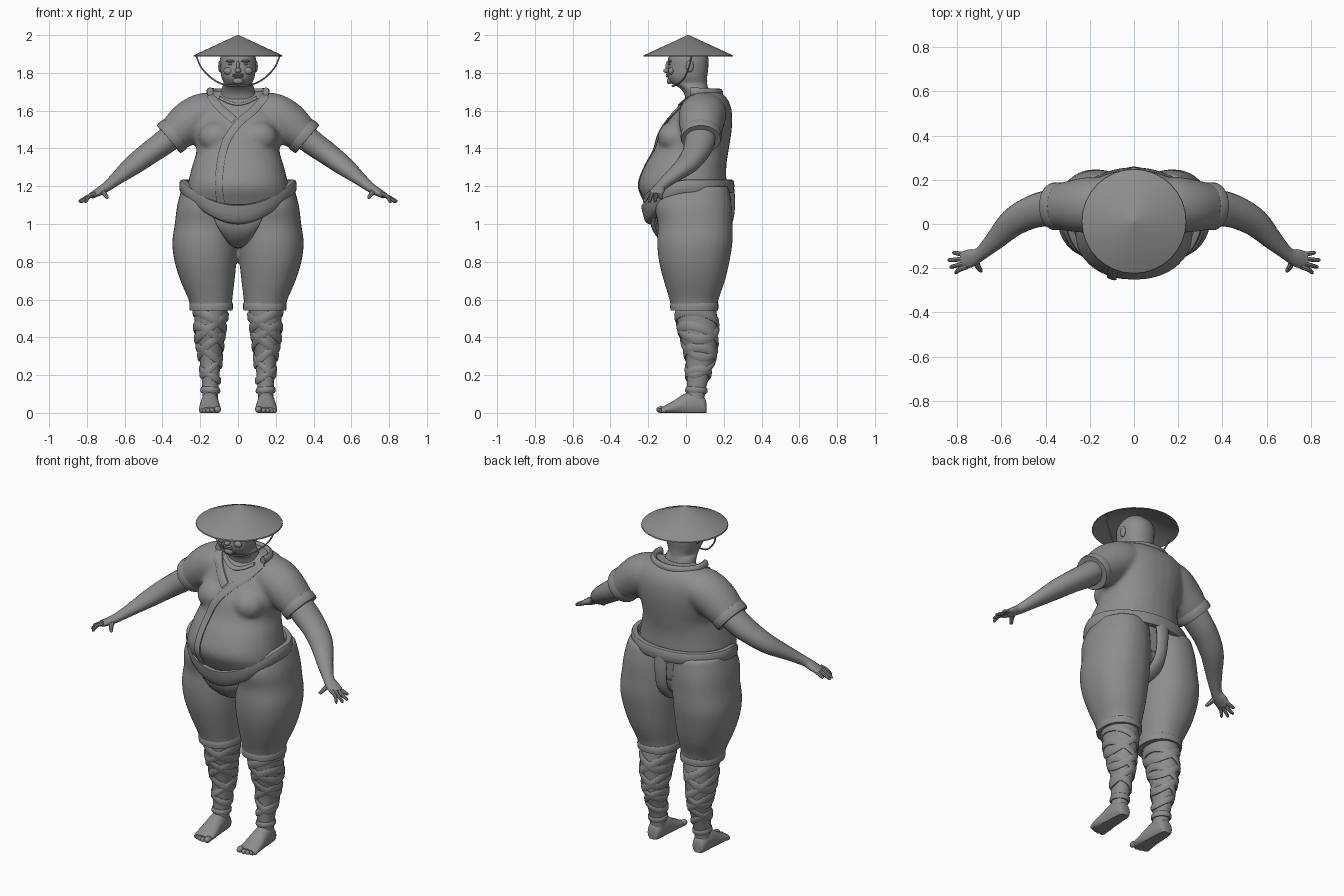
import bpy, bmesh, math
from mathutils import Vector, Matrix
from mathutils.bvhtree import BVHTree

grey = bpy.data.materials.new("clay_grey")
grey.diffuse_color = (0.27, 0.27, 0.27, 1)
TAU = 2 * math.pi


def finish(name, bm, mirror=False, remesh=0, angle=40):
    """Turn a bmesh into a smooth object, optionally mirrored or fused."""
    bmesh.ops.recalc_face_normals(bm, faces=bm.faces)
    me = bpy.data.meshes.new(name)
    bm.to_mesh(me)
    bm.free()
    me.materials.append(grey)
    ob = bpy.data.objects.new(name, me)
    bpy.context.collection.objects.link(ob)
    if mirror:
        m = ob.modifiers.new("mirror", 'MIRROR')
        m.use_mirror_merge = False
    if remesh:
        m = ob.modifiers.new("fuse", 'REMESH')
        m.mode, m.voxel_size, m.use_smooth_shade = 'VOXEL', remesh, True
        m = ob.modifiers.new("soften", 'SMOOTH')
        m.factor, m.iterations = 0.5, 6
    bpy.context.view_layer.objects.active = ob
    ob.select_set(True)
    if angle:
        bpy.ops.object.shade_smooth_by_angle(angle=math.radians(angle))
    ob.select_set(False)
    return ob


def loft(bm, rings, caps=True, closed=False):
    vs = [[bm.verts.new(p) for p in r] for r in rings]
    n = len(vs[0])
    for a, b in zip(vs, vs[1:] + ([vs[0]] if closed else [])):
        for i in range(n):
            bm.faces.new((a[i], a[(i + 1) % n], b[(i + 1) % n], b[i]))
    if caps and not closed:
        bm.faces.new(vs[0])
        bm.faces.new(vs[-1])


def oval(z, x0, x1, yf, yb, n=32, e=0.9, tilt=0):
    """Horizontal rounded section from its x and y limits."""
    pts = []
    for i in range(n):
        c, s = math.cos(TAU * i / n), math.sin(TAU * i / n)
        x = math.copysign(abs(c) ** e, c)
        y = math.copysign(abs(s) ** e, s)
        pts.append(Vector(((x0 + x1) / 2 + (x1 - x0) / 2 * x,
                           (yf + yb) / 2 + (yb - yf) / 2 * y, z + tilt * y)))
    return pts


def smooth_rows(rows, k=4):
    """Catmull-Rom subdivision of a table of section values."""
    rows = [Vector(r) for r in rows]
    out = []
    for i in range(len(rows) - 1):
        p0, p1, p2 = rows[max(i - 1, 0)], rows[i], rows[i + 1]
        p3 = rows[min(i + 2, len(rows) - 1)]
        for j in range(k):
            t = j / k
            out.append(0.5 * (2 * p1 + (p2 - p0) * t + (2 * p0 - 5 * p1 + 4 * p2 - p3) * t ** 2
                              + (3 * p1 - p0 - 3 * p2 + p3) * t ** 3))
    return out + [rows[-1]]


def tube(bm, rows, n=16, k=4, side=1):
    """Tube along rows of x, y, z, sideways radius, upright radius."""
    rows = smooth_rows(rows, k)
    rings = []
    for i, r in enumerate(rows):
        a, b = rows[max(i - 1, 0)], rows[min(i + 1, len(rows) - 1)]
        t = Vector((b - a)[:3]).normalized()
        u = t.cross(Vector((0, 0, 1))).normalized()
        v = u.cross(t)
        ring = [Vector(r[:3]) + u * r[3] * math.cos(TAU * j / n) + v * r[4] * math.sin(TAU * j / n)
                for j in range(n)]
        rings.append([Vector((p.x * side, p.y, p.z)) for p in ring])
    loft(bm, rings)


def ball(bm, c, r, seg=16):
    bmesh.ops.create_uvsphere(bm, u_segments=seg, v_segments=seg // 2, radius=1,
                              matrix=Matrix.Translation(c) @ Matrix.Diagonal((*r, 1)))


# Straw hat: open cone with a thin rim
bm = bmesh.new()
prof = [(0.004, 2.0), (0.235, 1.893), (0.237, 1.887), (0.231, 1.886), (0.004, 1.985)]
loft(bm, [oval(z, -r, r, 0.012 - r, 0.012 + r, 32, 1) for r, z in prof])
finish("straw_hat", bm, angle=30)

# Chin strap
bm = bmesh.new()
half = [(0.22, 0.03, 1.888), (0.195, 0.015, 1.83), (0.14, -0.01, 1.772), (0.075, -0.05, 1.738), (0, -0.072, 1.73)]
strap = half + [(-x, y, z) for x, y, z in half[-2::-1]]
tube(bm, [(*p, 0.0045, 0.0045) for p in strap], 8)
finish("chin_strap", bm)

# Head and neck with face features
bm = bmesh.new()
head = [(1.64, 0.105, 0.0, 0.15), (1.69, 0.092, -0.01, 0.125), (1.725, 0.084, -0.04, 0.115),
        (1.745, 0.076, -0.078, 0.112), (1.78, 0.088, -0.097, 0.112), (1.83, 0.094, -0.096, 0.118),
        (1.89, 0.092, -0.09, 0.115), (1.94, 0.06, -0.05, 0.075), (1.95, 0.02, -0.01, 0.03)]
loft(bm, [oval(z, -r, r, f, b) for z, r, f, b in smooth_rows(head)])
ball(bm, (0, -0.1, 1.812), (0.017, 0.02, 0.014))
ball(bm, (0, -0.096, 1.835), (0.009, 0.013, 0.028))
ball(bm, (0, -0.088, 1.757), (0.028, 0.014, 0.017))
for z in (1.781, 1.791):
    ball(bm, (0, -0.096, z), (0.03, 0.01, 0.006))
for s in (1, -1):
    ball(bm, (s * 0.036, -0.084, 1.862), (0.028, 0.014, 0.007))
    ball(bm, (s * 0.036, -0.083, 1.846), (0.017, 0.009, 0.006))
    ball(bm, (s * 0.095, 0.02, 1.835), (0.01, 0.02, 0.032))
    ball(bm, (s * 0.05, -0.078, 1.81), (0.027, 0.016, 0.02))
finish("head", bm)

# Shirt: belly, chest and short sleeves fused together
bm = bmesh.new()
body = [(1.03, 0.26, -0.17, 0.2), (1.13, 0.275, -0.225, 0.21), (1.21, 0.266, -0.253, 0.214),
        (1.31, 0.242, -0.217, 0.214), (1.39, 0.22, -0.17, 0.226), (1.48, 0.235, -0.138, 0.24),
        (1.56, 0.24, -0.085, 0.245), (1.63, 0.225, -0.03, 0.235), (1.68, 0.185, 0.015, 0.205),
        (1.705, 0.13, 0.04, 0.165)]
loft(bm, [oval(z, -r, r, f, b) for z, r, f, b in smooth_rows(body)])
for s in (1, -1):
    tube(bm, [(0.08, 0.1, 1.61, 0.1, 0.08), (0.17, 0.09, 1.588, 0.125, 0.11),
              (0.26, 0.082, 1.535, 0.12, 0.115), (0.36, 0.08, 1.455, 0.1, 0.088)], 24, 4, s)
    ball(bm, (s * 0.11, -0.065, 1.46), (0.1, 0.085, 0.085))
shirt = finish("shirt", bm, remesh=0.012, angle=0)

# Lapels: bands laid on the shirt front
dg = bpy.context.evaluated_depsgraph_get()
tree = BVHTree.FromObject(shirt, dg)


def lapel(name, path, w=0.021):
    bm = bmesh.new()
    rows = smooth_rows(path, 8)
    rings = []
    for i, p in enumerate(rows):
        t = (rows[min(i + 1, len(rows) - 1)] - rows[max(i - 1, 0)]).normalized()
        ring = []
        for off, lift in ((-1, -0.01), (-1, 0.009), (-0.7, 0.013), (0, 0.014), (0.7, 0.013), (1, 0.009), (1, -0.01)):
            x, z = p.x - t.y * off * w, p.y + t.x * off * w
            hit = tree.ray_cast(Vector((x, -1, z)), Vector((0, 1, 0)))[0]
            ring.append(Vector((x, min(hit.y if hit else 0.06, 0.06) - lift, z)))
        rings.append(ring)
    loft(bm, rings)
    finish(name, bm)


lapel("outer_lapel", [(0.15, 1.685), (0.09, 1.61), (0.0, 1.53), (-0.065, 1.43), (-0.095, 1.3), (-0.1, 1.18), (-0.085, 1.08)])
lapel("inner_lapel", [(-0.15, 1.685), (-0.1, 1.62), (-0.02, 1.55)])
lapel("undershirt_neckline", [(-0.1, 1.67), (-0.05, 1.645), (0, 1.635), (0.05, 1.645), (0.1, 1.67)], 0.008)

# Collar roll around the back of the neck
bm = bmesh.new()
arc = [(0.152 * math.cos(a), 0.055 + 0.125 * math.sin(a), 1.698 - 0.006 * math.sin(a), 0.017, 0.024)
       for a in [math.pi * (i / 10 * 1.16 - 0.08) for i in range(11)]]
tube(bm, arc, 12, 3)
finish("collar", bm)

# Sleeve cuffs
bm = bmesh.new()
d = Vector((0.1, -0.002, -0.085)).normalized()
rows = []
for t, g in ((-0.035, 0.94), (-0.033, 1.03), (-0.02, 1.06), (0.006, 1.06), (0.016, 1.02), (0.016, 0.8)):
    rows.append((*(Vector((0.355, 0.08, 1.459)) + d * t), 0.102 * g, 0.094 * g))
tube(bm, rows, 28, 1)
finish("sleeve_cuff", bm, mirror=True)

# Bare arms with hands
bm = bmesh.new()
tube(bm, [(0.32, 0.082, 1.49, 0.08, 0.07), (0.40, 0.07, 1.425, 0.08, 0.066), (0.47, 0.05, 1.375, 0.073, 0.06),
          (0.55, 0.005, 1.315, 0.064, 0.052), (0.63, -0.075, 1.25, 0.045, 0.036),
          (0.695, -0.135, 1.198, 0.031, 0.026), (0.735, -0.153, 1.172, 0.04, 0.022),
          (0.775, -0.166, 1.15, 0.04, 0.016)], 20)
for by, tx, ty, tz in ((-0.138, 0.82, -0.13, 1.135), (-0.157, 0.84, -0.163, 1.122),
                       (-0.175, 0.832, -0.194, 1.118), (-0.193, 0.81, -0.22, 1.118)):
    tube(bm, [(0.755, by, 1.162, 0.012, 0.012), (0.79, (by + ty) / 2, 1.146, 0.0105, 0.011),
              (tx - 0.004, ty, tz, 0.008, 0.008), (tx, ty, tz - 0.002, 0.003, 0.003)], 8)
tube(bm, [(0.72, -0.155, 1.182, 0.017, 0.015), (0.707, -0.19, 1.16, 0.013, 0.012),
          (0.692, -0.212, 1.14, 0.009, 0.009), (0.69, -0.215, 1.137, 0.003, 0.003)], 8)
finish("arm", bm, mirror=True)

# Trousers: hips and two full legs fused together
bm = bmesh.new()
leg = [(1.2, 0.0, 0.295, -0.13, 0.225), (1.1, 0.0, 0.322, -0.165, 0.243), (1.0, 0.0, 0.335, -0.15, 0.246),
       (0.9, 0.003, 0.348, -0.153, 0.246), (0.8, 0.008, 0.336, -0.143, 0.23), (0.7, 0.018, 0.305, -0.118, 0.207),
       (0.6, 0.03, 0.262, -0.088, 0.172), (0.548, 0.032, 0.25, -0.078, 0.165)]
for s in (1, -1):
    loft(bm, [oval(z, s * a, s * b, f, k) for z, a, b, f, k in smooth_rows(leg)])
loft(bm, [oval(z, -r, r, f, b) for z, r, f, b in smooth_rows(
    [(1.2, 0.25, -0.15, 0.2), (1.08, 0.24, -0.16, 0.2), (0.97, 0.15, -0.1, 0.17), (0.92, 0.05, -0.03, 0.1)])])
finish("trousers", bm, remesh=0.012, angle=0)

# Trouser hems
bm = bmesh.new()
loft(bm, [oval(z, 0.14 - 0.108 * g, 0.142 + 0.11 * g, 0.044 - 0.122 * g, 0.044 + 0.122 * g)
          for z, g in ((0.59, 0.98), (0.58, 1.04), (0.56, 1.05), (0.543, 1.03), (0.541, 0.8))])
finish("trouser_hem", bm, mirror=True)

# Belt dipping under the belly
bm = bmesh.new()
rings = []
for i in range(64):
    a = TAU * i / 64
    c, s = math.cos(a), math.sin(a)
    dip = max(0, -s) ** 2
    z, h = 1.2 - 0.15 * dip, 0.036 + 0.016 * dip
    ring = []
    for j in range(12):
        e, q = math.cos(TAU * j / 12), math.sin(TAU * j / 12)
        r = 0.02 * math.copysign(abs(e) ** 0.6, e) + 0.018 * dip * q
        ring.append(Vector(((0.29 + r) * c, 0.014 + (0.222 + r) * s, z + h * math.copysign(abs(q) ** 0.6, q))))
    rings.append(ring)
loft(bm, rings, closed=True)
finish("belt", bm)

# Loincloth: front flap, crotch and rear strap in one strip
bm = bmesh.new()
strip = [(1.06, -0.17, 0.14), (0.99, -0.165, 0.11), (0.93, -0.125, 0.075), (0.895, -0.06, 0.05),
         (0.895, 0.06, 0.04), (0.93, 0.16, 0.04), (1.0, 0.222, 0.036), (1.1, 0.24, 0.038), (1.19, 0.235, 0.045)]
rows = smooth_rows(strip)
rings = []
for i, (z, y, w) in enumerate(rows):
    t = rows[min(i + 1, len(rows) - 1)] - rows[max(i - 1, 0)]
    nrm = Vector((0, t.x, -t.y)).normalized()
    rings.append([Vector((w * math.cos(TAU * j / 12), y, z)) + nrm * 0.02 * math.sin(TAU * j / 12) for j in range(12)])
loft(bm, rings)
finish("loincloth", bm)

# Calves
calf = [(0.58, 0.055, 0.23, -0.055, 0.155), (0.5, 0.06, 0.23, -0.05, 0.165), (0.4, 0.076, 0.224, -0.028, 0.165),
        (0.3, 0.088, 0.206, -0.002, 0.155), (0.2, 0.098, 0.194, 0.004, 0.125), (0.1, 0.105, 0.188, 0.006, 0.1),
        (0.04, 0.106, 0.19, 0.0, 0.1)]
rows = smooth_rows(calf)
bm = bmesh.new()
loft(bm, [oval(*r) for r in rows])
finish("calf", bm, mirror=True)


def calf_point(z, a, lift):
    z = min(max(z, 0.05), 0.575)
    i = next(k for k in range(len(rows) - 1) if rows[k + 1][0] <= z)
    r = rows[i].lerp(rows[i + 1], (rows[i][0] - z) / (rows[i][0] - rows[i + 1][0]))
    return Vector(((r[1] + r[2]) / 2 + ((r[2] - r[1]) / 2 + lift) * math.cos(a),
                   (r[3] + r[4]) / 2 + ((r[4] - r[3]) / 2 + lift) * math.sin(a), z))


# Leg wraps: tilted overlapping bands and a level ankle band
bm = bmesh.new()
bands = [(0.49, 0.05, 0.3, 0.026), (0.45, -0.06, 0.0, 0.026), (0.4, 0.06, 0.5, 0.024), (0.35, -0.055, -0.3, 0.024),
         (0.3, 0.045, 0.2, 0.023), (0.25, -0.045, 0.4, 0.022), (0.2, 0.03, 0.0, 0.02), (0.12, 0.004, 1.0, 0.015)]
for z, tilt, ph, h in bands:
    loft(bm, [[calf_point(z + tilt * math.cos(TAU * i / 40 + ph) + h * dz, TAU * i / 40, lift)
               for dz, lift in ((-1, -0.006), (-1, 0.006), (-0.5, 0.011), (0.6, 0.009), (1, 0.004), (1, -0.006))]
              for i in range(40)], closed=True)
finish("leg_wrap", bm, mirror=True)

# Feet with toes
bm = bmesh.new()
foot = [(0.108, 0.022, 0.05), (0.095, 0.038, 0.085), (0.04, 0.046, 0.115), (-0.01, 0.05, 0.1),
        (-0.06, 0.056, 0.068), (-0.105, 0.058, 0.043), (-0.13, 0.052, 0.03)]
loft(bm, [[Vector((0.149 + w * math.cos(TAU * i / 24), y,
                   h * max(0, 0.42 + 0.58 * math.sin(TAU * i / 24)))) for i in range(24)]
          for y, w, h in smooth_rows(foot)])
for x, y, r in ((0.108, -0.132, 0.018), (0.136, -0.136, 0.013), (0.158, -0.132, 0.012),
                (0.178, -0.125, 0.011), (0.195, -0.116, 0.011)):
    ball(bm, (x, y, r), (r, r * 1.4, r))
finish("foot", bm, mirror=True)
